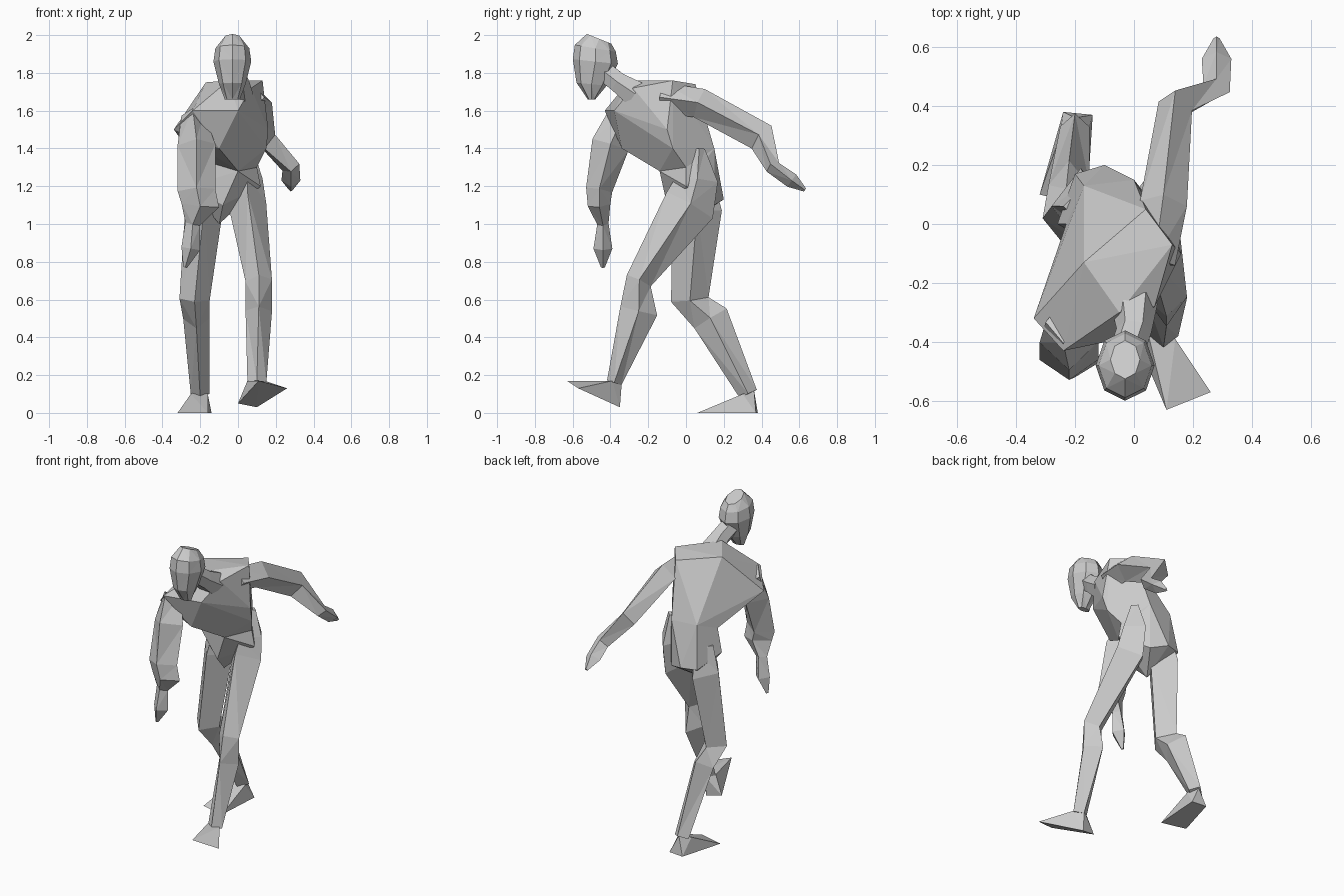
import bpy
import bmesh
from math import cos, sin, pi
from mathutils import Vector

if "Cube" in bpy.data.objects:
    bpy.data.objects.remove(bpy.data.objects["Cube"], do_unlink=True)

# One plain clay grey for the whole figure
clay = bpy.data.materials.new("clay_grey")
clay.use_nodes = True
grey = (0.6, 0.6, 0.6, 1)
clay.diffuse_color = grey
clay.node_tree.nodes["Principled BSDF"].inputs["Base Color"].default_value = grey


def finish(name, bm):
    """Turn a bmesh into a flat shaded, triangulated object."""
    bmesh.ops.triangulate(bm, faces=bm.faces[:])
    bmesh.ops.recalc_face_normals(bm, faces=bm.faces[:])
    mesh = bpy.data.meshes.new(name)
    bm.to_mesh(mesh)
    bm.free()
    mesh.materials.append(clay)
    obj = bpy.data.objects.new(name, mesh)
    bpy.context.collection.objects.link(obj)
    return obj


def loft(name, rings, sides=4):
    """Skin rings (x, y, z, half width, half depth) set square to their path."""
    bm = bmesh.new()
    centres = [Vector(ring[:3]) for ring in rings]
    loops = []
    for i, (centre, ring) in enumerate(zip(centres, rings)):
        width, depth = ring[3:]
        after = centres[min(i + 1, len(rings) - 1)]
        before = centres[max(i - 1, 0)]
        along = (after - before).normalized()
        side = Vector((1, 0, 0))
        side = (side - along * side.dot(along)).normalized()
        front = along.cross(side)
        loop = []
        for k in range(sides):
            angle = 2 * pi * k / sides
            offset = side * (width * cos(angle)) + front * (depth * sin(angle))
            loop.append(bm.verts.new(centre + offset))
        loops.append(loop)
    for low, high in zip(loops, loops[1:]):
        for k in range(sides):
            n = (k + 1) % sides
            bm.faces.new((low[k], low[n], high[n], high[k]))
    bm.faces.new(loops[0])
    bm.faces.new(loops[-1])
    return finish(name, bm)


def hull(name, points):
    """Wrap a few corner points in a faceted convex block."""
    bm = bmesh.new()
    for point in points:
        bm.verts.new(point)
    bmesh.ops.convex_hull(bm, input=bm.verts[:])
    loose = [vert for vert in bm.verts if not vert.link_faces]
    bmesh.ops.delete(bm, geom=loose, context="VERTS")
    return finish(name, bm)


# Waist corners shared by the chest and the pelvis
belly = (0, -.14, 1.28)
left_flank = (.1, 0, 1.3)
left_loin = (0, .15, 1.4)
right_loin = (-.17, .13, 1.4)
right_flank = (-.23, 0, 1.35)
waist = [belly, left_flank, left_loin, right_loin, right_flank]

# Chest: leaning forward, the shoulders twisted against the hips
left_shoulder = (.13, -.07, 1.76)
left_blade = (.04, .05, 1.74)
left_armpit = (.16, -.1, 1.5)
right_shoulder = (-.34, -.32, 1.5)
right_collar = (-.24, -.43, 1.6)
right_blade = (-.17, -.13, 1.75)
nape = (-.05, -.3, 1.76)
left_collar = (.07, -.28, 1.72)
throat = (0, -.38, 1.6)
breast = (-.1, -.34, 1.4)
left_ribs = (.15, -.07, 1.4)
hull("chest", waist + [
    left_shoulder, left_blade, left_armpit, right_shoulder, right_collar,
    right_blade, nape, left_collar, throat, breast, left_ribs,
])

# Pelvis: a faceted wedge narrowing to the crotch
crotch = (-.1, 0, 1)
groin = (-.08, -.1, 1.1)
tail = (-.1, .2, 1.13)
right_buttock = (-.2, .17, 1.13)
left_buttock = (0, .15, 1.1)
left_hip = (.12, 0, 1.2)
right_hip = (-.26, 0, 1.2)
hull("pelvis", waist + [
    crotch, groin, tail, right_buttock, left_buttock, left_hip, right_hip,
])

# Neck and head
loft("neck", [
    (0, -.27, 1.69, .08, .08),
    (0, -.36, 1.75, .06, .06),
    (-.03, -.45, 1.82, .06, .06),
], sides=6)
loft("head", [
    (-.03, -.5, 1.66, .04, .02),
    (-.03, -.5, 1.74, .07, .08),
    (-.03, -.48, 1.86, .1, .12),
    (-.03, -.48, 1.93, .09, .11),
    (-.03, -.46, 1.98, .05, .07),
], sides=8)

# Left leg: striding forward with the toes lifted
loft("left_leg", [
    (.05, .07, 1.4, .03, .03),
    (.05, .06, 1.24, .08, .11),
    (.05, .02, 1.1, .1, .14),
    (.11, -.25, .7, .07, .07),
    (.11, -.25, .54, .07, .1),
    (.1, -.38, .16, .05, .04),
])
hull("left_foot", [
    (.05, -.38, .17), (.14, -.39, .17), (.1, -.34, .16),
    (0, -.37, .05), (.1, -.35, .03),
    (.11, -.63, .17), (.26, -.57, .13),
])

# Right leg: trailing behind with the foot flat
loft("right_leg", [
    (-.16, .06, 1.25, .08, .08),
    (-.18, .06, 1.08, .1, .13),
    (-.23, .02, .6, .08, .1),
    (-.22, .13, .5, .07, .1),
    (-.2, .33, .1, .05, .05),
])
hull("right_foot", [
    (-.25, .3, .1), (-.16, .3, .1), (-.2, .36, .12),
    (-.24, .38, 0), (-.14, .37, 0), (-.32, .1, 0), (-.16, .06, 0),
])

# Left arm: swung back, wrist turned outward
loft("left_arm", [
    (.07, -.13, 1.67, .07, .08),
    (.1, .07, 1.64, .08, .08),
    (.14, .4, 1.46, .06, .08),
    (.28, .46, 1.3, .05, .04),
    (.28, .56, 1.23, .05, .04),
    (.28, .63, 1.18, .01, .01),
])

# Right arm: hanging forward with a narrow wrist and pointed hand
loft("right_arm", [
    (-.24, -.33, 1.58, .06, .08),
    (-.22, -.4, 1.42, .1, .1),
    (-.22, -.46, 1.18, .1, .07),
    (-.2, -.46, 1.1, .1, .06),
    (-.24, -.44, 1, .04, .03),
    (-.25, -.44, .87, .05, .05),
    (-.28, -.44, .77, .01, .01),
])
